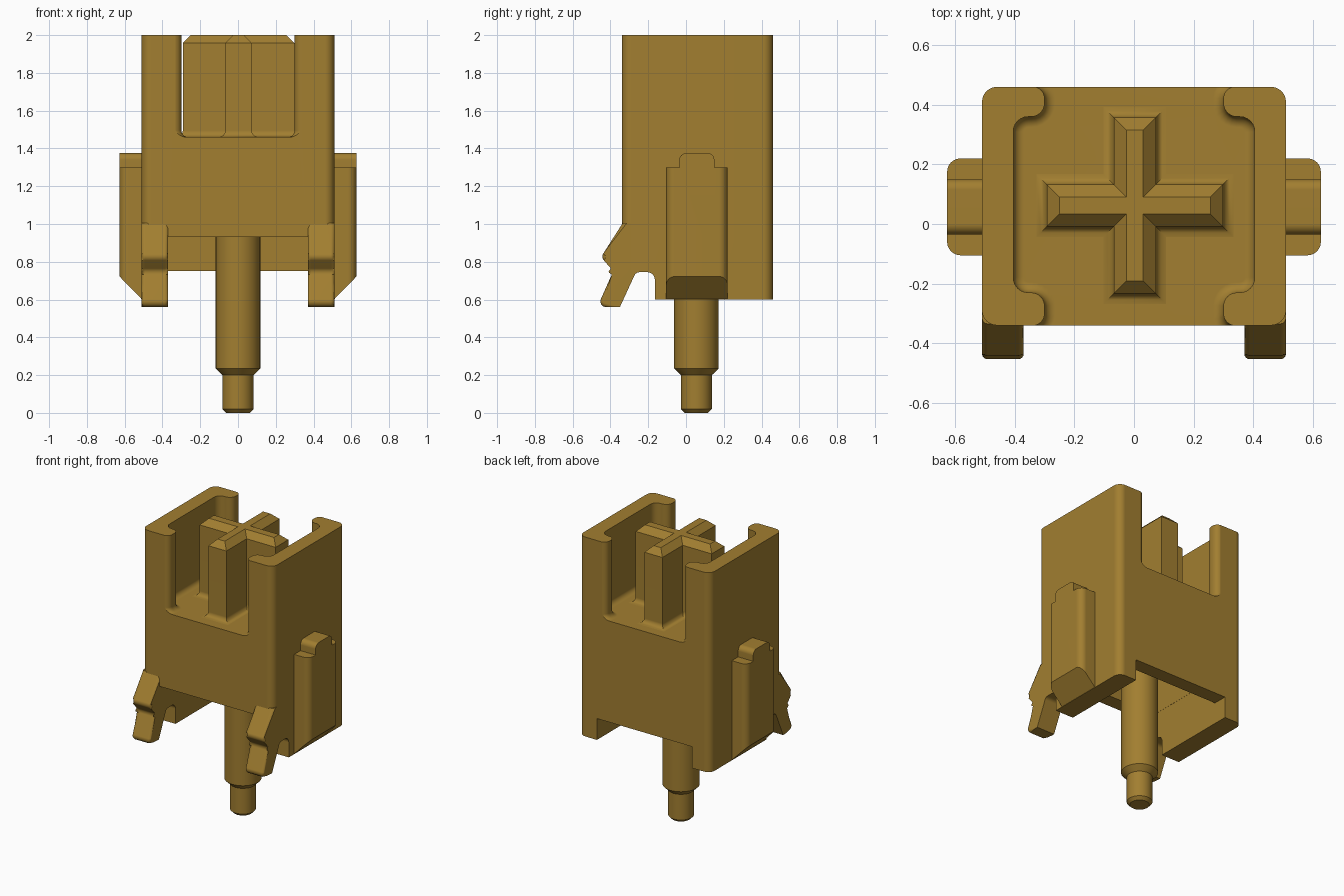
import bpy, bmesh, math
from mathutils import Vector

if "Cube" in bpy.data.objects:
    bpy.data.objects.remove(bpy.data.objects["Cube"])

mat = bpy.data.materials.new("golden_brown_plastic")
mat.diffuse_color = (0.36, 0.21, 0.03, 1)
mat.use_nodes = True
mat.node_tree.nodes["Principled BSDF"].inputs["Base Color"].default_value = mat.diffuse_color


def rounded(points, seg=6):
    """Closed 2D outline; each point is (x, y, corner radius)."""
    out, n = [], len(points)
    for i, (x, y, r) in enumerate(points):
        p = Vector((x, y))
        if r == 0:
            out.append(p)
            continue
        a = (Vector(points[i - 1][:2]) - p).normalized()
        b = (Vector(points[(i + 1) % n][:2]) - p).normalized()
        half = a.angle(b) / 2
        t = r / math.tan(half)
        c = p + (a + b).normalized() * (r / math.sin(half))
        s, e = p + a * t - c, p + b * t - c
        ang = s.angle(e)
        for k in range(seg + 1):
            f = k / seg
            out.append(c + (s * math.sin((1 - f) * ang) + e * math.sin(f * ang)) / math.sin(ang))
    return out


def inset(pts, d):
    """Move a counter-clockwise outline inward by d."""
    out, n = [], len(pts)
    for i, p in enumerate(pts):
        a = (p - pts[i - 1]).normalized()
        b = (pts[(i + 1) % n] - p).normalized()
        na, nb = Vector((-a.y, a.x)), Vector((-b.y, b.x))
        out.append(p + (na + nb) * (d / (1 + na.dot(nb))))
    return out


def make(name, bm):
    bmesh.ops.recalc_face_normals(bm, faces=bm.faces[:])
    me = bpy.data.meshes.new(name)
    bm.to_mesh(me)
    bm.free()
    me.materials.append(mat)
    ob = bpy.data.objects.new(name, me)
    bpy.context.collection.objects.link(ob)
    return ob


def loft(rings):
    """Skin equal-length rings of 3D points and cap both ends."""
    bm = bmesh.new()
    vs = [[bm.verts.new(p) for p in r] for r in rings]
    n = len(vs[0])
    for lo, hi in zip(vs, vs[1:]):
        for i in range(n):
            bm.faces.new((lo[i], lo[(i + 1) % n], hi[(i + 1) % n], hi[i]))
    bm.faces.new(vs[0][::-1])
    bm.faces.new(vs[-1])
    return bm


def at_z(pts, z):
    return [(p[0], p[1], z) for p in pts]


def at_x(pts, x):
    return [(x, p[0], p[1]) for p in pts]


def activate(ob):
    bpy.ops.object.select_all(action='DESELECT')
    ob.select_set(True)
    bpy.context.view_layer.objects.active = ob


def cut(ob, bm):
    tool = make("cutter", bm)
    tool.hide_render = True
    m = ob.modifiers.new("cut", 'BOOLEAN')
    m.operation, m.solver, m.object = 'DIFFERENCE', 'EXACT', tool
    activate(ob)
    bpy.ops.object.modifier_apply(modifier=m.name)
    bpy.data.objects.remove(tool)


def box(x0, x1, y0, y1, z0, z1):
    r = [(x0, y0), (x1, y0), (x1, y1), (x0, y1)]
    return loft([at_z(r, z0), at_z(r, z1)])


def finish(ob):
    activate(ob)
    bpy.ops.object.shade_smooth_by_angle(angle=math.radians(32))
    w = ob.modifiers.new("normals", 'WEIGHTED_NORMAL')
    w.keep_sharp = True


# Housing block with rounded vertical corners
X, Y0, Y1, FLOOR = 0.51, -0.34, 0.46, 1.46
plan = rounded([(-X, Y0, .05), (X, Y0, .05), (X, Y1, .05), (-X, Y1, .05)])
housing = make("housing", loft([at_z(plan, 0.60), at_z(plan, 2.0)]))

# Top pocket, open front and back, filleted at the floor
right = [(.37, -.6, 0), (.37, Y0 - .001, 0), (.30, Y0 - .001, .04), (.30, -.23, .045),
         (.405, -.23, .05), (.405, .36, .05), (.30, .36, .045), (.30, Y1 + .001, .04),
         (.37, Y1 + .001, 0), (.37, .7, 0)]
pocket = rounded(right + [(-x, y, r) for x, y, r in reversed(right)])
rings = []
for k in range(5):
    a = k / 4 * math.pi / 2
    rings.append(at_z(inset(pocket, .035 * (1 - math.sin(a))), FLOOR + .035 * (1 - math.cos(a))))
rings.append(at_z(pocket, 2.1))
cut(housing, loft(rings))

# Underside: gap between the legs, low front wall, hollow core, front leg notch
cut(housing, box(-.37, .37, -.6, .7, .5, .75))
cut(housing, box(-.37, .37, -.6, .36, .5, .93))
cut(housing, box(-.369, .369, -.24, .359, .7, 1.36))
notch = rounded([(-.6, .5, 0), (-.165, .5, 0), (-.165, .745, .04), (-.6, .745, 0)])
cut(housing, loft([at_x(notch, -.7), at_x(notch, .7)]))
finish(housing)


# Cross post with chamfered top and flared foot
def cross(d):
    w, l = .07 + d, .295 + d
    q = [(l, -w), (l, w), (w, w), (w, l), (-w, l), (-w, w),
         (-l, w), (-l, -w), (-w, -w), (-w, -l), (w, -l), (w, -w)]
    return [(x + .003, y + .062) for x, y in q]


rings = [at_z(cross(.035), FLOOR - .03)]
for k in range(5):
    a = k / 4 * math.pi / 2
    rings.append(at_z(cross(.035 * (1 - math.sin(a))), FLOOR + .035 * (1 - math.cos(a))))
rings += [at_z(cross(0), 1.958), at_z(cross(-.042), 2.0)]
finish(make("cross_post", loft(rings)))

# Centre pin, stepped and chamfered
rings = []
for r, z in [(.062, 0), (.082, .02), (.082, .2), (.118, .235), (.118, 1.38)]:
    rings.append([(r * math.cos(i * math.pi / 20), .055 + r * math.sin(i * math.pi / 20), z)
                  for i in range(40)])
finish(make("centre_pin", loft(rings)))

for s, side in ((1, "right"), (-1, "left")):
    # Guide rail with upper tab, rounded outer edges and slanted foot
    prof = rounded([(-.105, .60, 0), (.22, .60, 0), (.22, 1.30, 0), (.15, 1.30, 0),
                    (.15, 1.375, .035), (-.035, 1.375, .035), (-.035, 1.30, 0),
                    (-.105, 1.30, 0)])
    bm = loft([at_x(prof, s * .46), at_x(prof, s * .627)])
    edges = [e for e in bm.edges if all(abs(v.co.x) > .6 for v in e.verts)
             and abs(e.verts[0].co.z - e.verts[1].co.z) > .5]
    bmesh.ops.bevel(bm, geom=edges, offset=.045, segments=6, profile=.5, affect='EDGES')
    res = bmesh.ops.bisect_plane(bm, geom=bm.verts[:] + bm.edges[:] + bm.faces[:],
                                 plane_co=(s * .51, 0, .602), plane_no=(s * .12, 0, -.117),
                                 clear_outer=True)
    bmesh.ops.holes_fill(bm, edges=[g for g in res["geom_cut"]
                                    if isinstance(g, bmesh.types.BMEdge)], sides=0)
    finish(make(side + "_guide_rail", bm))

    # Kinked front clip leg with softened edges
    prof = rounded([(-.335, 1.005, 0), (-.45, .825, .03), (-.385, .75, .03), (-.47, .56, .03),
                    (-.35, .56, 0), (-.265, .745, .03), (-.18, .745, 0), (-.18, 1.005, 0)], 4)
    bm = loft([at_x(prof, s * .37), at_x(prof, s * .51)])
    edges = [e for e in bm.edges if abs(e.verts[0].co.x - e.verts[1].co.x) < 1e-5
             and all((v.co.y < -.33 and v.co.z < 1.0 and not (v.co.y > -.36 and v.co.z < .6))
                     or v.co.z > 1.0 and v.co.y < -.3 for v in e.verts)]
    bmesh.ops.bevel(bm, geom=edges, offset=.035, segments=4, profile=.5,
                    affect='EDGES', clamp_overlap=True)
    finish(make(side + "_clip_leg", bm))
